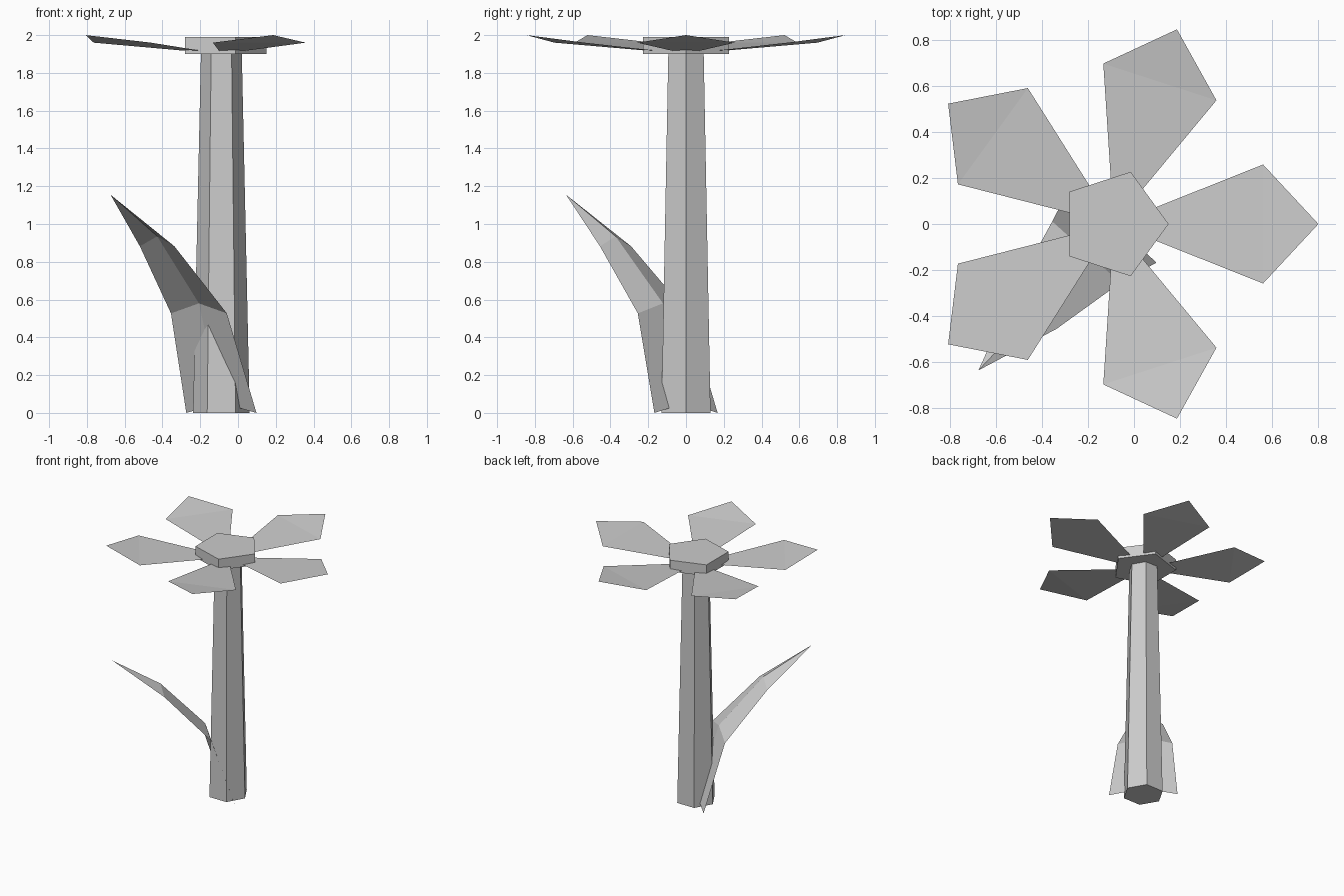
import bpy
from math import cos, sin, tau

if "Cube" in bpy.data.objects:
    bpy.data.objects.remove(bpy.data.objects["Cube"])

grey = bpy.data.materials.new("plain grey")
grey.diffuse_color = (0.6, 0.6, 0.6, 1)
grey.use_nodes = True
grey.node_tree.nodes["Principled BSDF"].inputs["Base Color"].default_value = grey.diffuse_color
CX = -0.088  # flower axis


def add(name, verts, faces):
    mesh = bpy.data.meshes.new(name)
    mesh.from_pydata(verts, [], faces)
    mesh.materials.append(grey)
    obj = bpy.data.objects.new(name, mesh)
    bpy.context.collection.objects.link(obj)
    return obj


def prism(name, n, r0, r1, z0, z1):
    verts = [(CX + r * cos(tau * i / n), r * sin(tau * i / n), z)
             for r, z in ((r0, z0), (r1, z1)) for i in range(n)]
    faces = [(i, (i + 1) % n, n + (i + 1) % n, n + i) for i in range(n)]
    faces += [tuple(reversed(range(n))), tuple(range(n, 2 * n))]
    return add(name, verts, faces)


# Tapered six-sided stem and five-sided flower centre
prism("stem", 6, 0.15, 0.108, 0, 1.91)
prism("flower_centre", 5, 0.238, 0.238, 1.90, 1.99)

# Five thin kite petals, folded up at the tip
for k in range(5):
    petal = add(f"petal_{k + 1}",
                [(0, 0, 1.90), (0.648, -0.258, 1.96), (0.888, 0, 2.0), (0.648, 0.258, 1.96)],
                [(0, 1, 3), (1, 2, 3)])
    petal.location.x = CX
    petal.rotation_euler.z = tau * k / 5

# Arching leaf: ridge centre (x, y), edge height and half width per section
sections = [(-0.088, 0, 0, 0.25), (-0.207, -0.122, 0.527, 0.199),
            (-0.428, -0.373, 0.882, 0.123)]
side = (0.743, -0.669)
verts = []
for x, y, z, w in sections:
    verts += [(x - side[0] * w, y - side[1] * w, z),
              (x, y, z + 0.053),
              (x + side[0] * w, y + side[1] * w, z)]
verts.append((-0.675, -0.635, 1.155))
faces = [(3 * s + c, 3 * s + c + 1, 3 * s + c + 4, 3 * s + c + 3)
         for s in range(2) for c in range(2)]
faces += [(6, 7, 9), (7, 8, 9)]
add("leaf", verts, faces)
